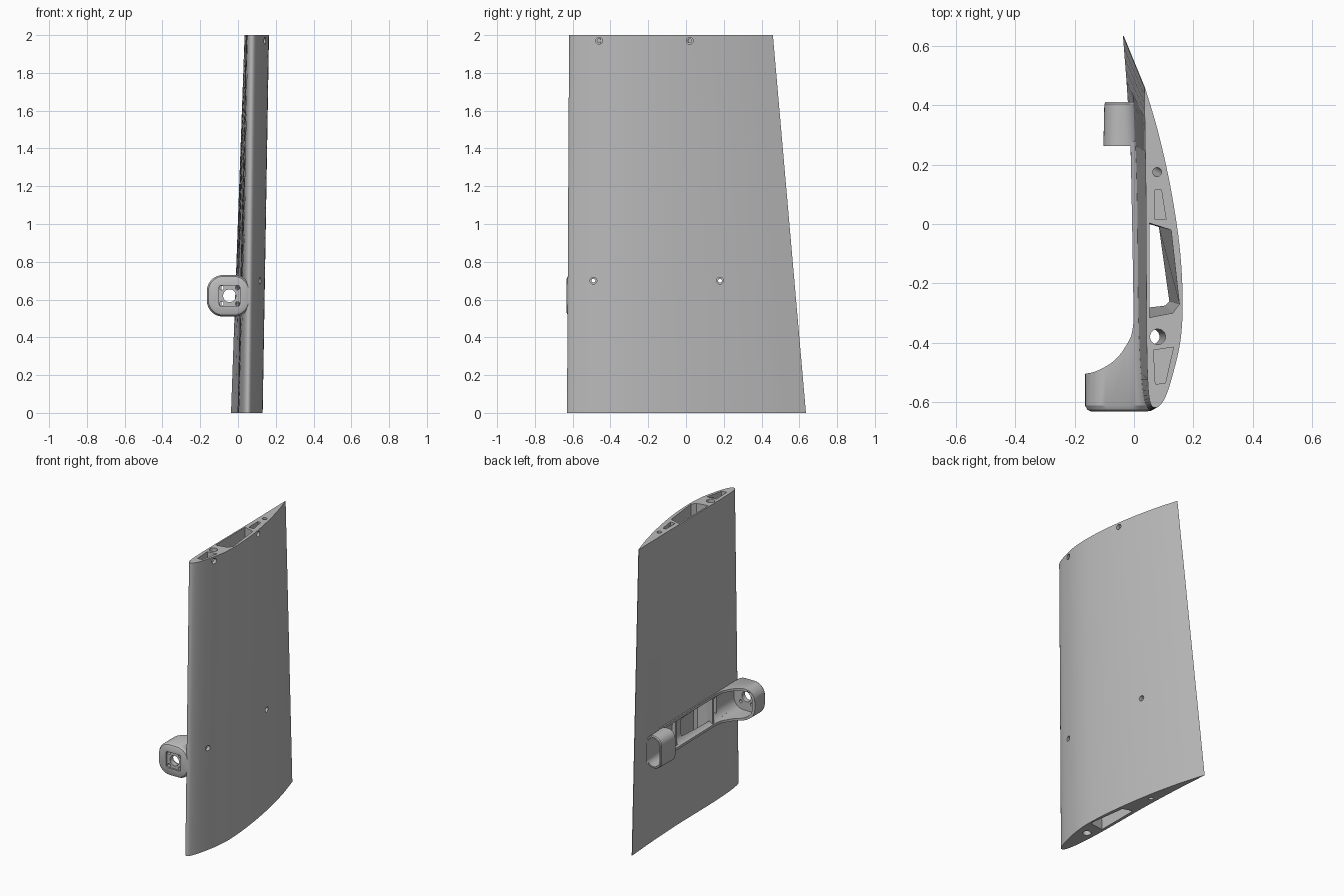
import bpy, bmesh, math
from mathutils import Vector

if "Cube" in bpy.data.objects:
    bpy.data.objects.remove(bpy.data.objects["Cube"])

mat = bpy.data.materials.new("light_grey")
mat.diffuse_color = (0.5, 0.5, 0.5, 1)
mat.use_nodes = True
mat.node_tree.nodes["Principled BSDF"].inputs["Base Color"].default_value = mat.diffuse_color


def loft(name, rings, helper=False):
    """Closed solid skinned through rings with equal point counts."""
    bm = bmesh.new()
    vs = [[bm.verts.new(p) for p in r] for r in rings]
    n = len(vs[0])
    for a, b in zip(vs, vs[1:]):
        for i in range(n):
            j = (i + 1) % n
            bm.faces.new((a[i], a[j], b[j], b[i]))
    bm.faces.new(vs[0][::-1])
    bm.faces.new(vs[-1])
    bmesh.ops.recalc_face_normals(bm, faces=bm.faces)
    me = bpy.data.meshes.new(name)
    bm.to_mesh(me)
    bm.free()
    me.materials.append(mat)
    ob = bpy.data.objects.new(name, me)
    bpy.context.collection.objects.link(ob)
    ob.hide_render = helper
    return ob


def spline(pts, steps=6):
    """Smooth open curve through 2D points."""
    p = [Vector(q) for q in pts]
    p = [2 * p[0] - p[1]] + p + [2 * p[-1] - p[-2]]
    out = []
    for i in range(1, len(p) - 2):
        a, b, c, d = p[i - 1:i + 3]
        for k in range(steps):
            t = k / steps
            out.append(0.5 * (2 * b + (c - a) * t + (2 * a - 5 * b + 4 * c - d) * t * t
                              + (3 * b - a - 3 * c + d) * t ** 3))
    return out + [p[-2]]


def flat(pts, z):
    return [(x, y, z) for x, y in pts]


def circle(cx, cy, r, n=24):
    return [(cx + r * math.cos(2 * math.pi * i / n), cy + r * math.sin(2 * math.pi * i / n))
            for i in range(n)]


def round_rect(y, x0, x1, z0, z1, r, n=8):
    """Rounded rectangle ring lying across the y axis."""
    out = []
    for k, (cx, cz) in enumerate([(x1 - r, z1 - r), (x0 + r, z1 - r), (x0 + r, z0 + r), (x1 - r, z0 + r)]):
        for i in range(n + 1):
            a = math.pi / 2 * (k + i / n)
            out.append((cx + r * math.cos(a), y, cz + r * math.sin(a)))
    return out


def hole_y(x, z, r, y0, y1):
    return loft("hole_cutter", [[(a, y, b) for a, b in circle(x, z, r)] for y in (y0, y1)], True)


def cut(ob, cutters):
    for c in cutters:
        m = ob.modifiers.new("cut", "BOOLEAN")
        m.operation, m.solver, m.object = "DIFFERENCE", "EXACT", c


# Wing skin: root and tip airfoil sections, trailing edge round to the trailing edge
root = spline([(-0.035, 0.635), (0.02, 0.45), (0.07, 0.23), (0.11, -0.02), (0.13, -0.25), (0.124, -0.39),
               (0.1, -0.52), (0.075, -0.60), (0.055, -0.63), (0.03, -0.605), (0.012, -0.5), (0.0, -0.3),
               (-0.006, 0.1), (-0.02, 0.4), (-0.037, 0.632)])
tip = spline([(0.037, 0.46), (0.08, 0.315), (0.122, 0.13), (0.153, -0.07), (0.164, -0.25), (0.157, -0.39),
              (0.13, -0.51), (0.105, -0.585), (0.078, -0.618), (0.054, -0.60), (0.045, -0.5), (0.042, -0.3),
              (0.04, 0.1), (0.037, 0.3), (0.035, 0.457)])
wing = loft("wing", [flat(root, 0), flat(tip, 2)])

# Lengthwise hollows through the wing
box_tip = [(0.052, 0.003), (0.125, -0.02), (0.153, -0.27), (0.13, -0.30), (0.052, -0.315)]
box_root = [(0.018, 0.01), (0.084, -0.01), (0.119, -0.26), (0.105, -0.275), (0.018, -0.285)]


def through(a, b):
    """Extend a root-to-tip loft a little past both ends."""
    lo = [Vector((*p, 0)).lerp(Vector((*q, 2)), -0.02) for p, q in zip(a, b)]
    hi = [Vector((*p, 0)).lerp(Vector((*q, 2)), 1.02) for p, q in zip(a, b)]
    return loft("channel_cutter", [lo, hi], True)


box = through(box_root, box_tip)
spar = through(circle(0.06, -0.38, 0.026), circle(0.08, -0.38, 0.026))
rear_spar = through(circle(0.032, 0.2, 0.015), circle(0.078, 0.175, 0.015))

# Blind pockets in the tip
pockets = [loft("pocket_cutter", [flat(p, 1.9), flat(p, 2.1)], True) for p in (
    [(0.07, 0.115), (0.092, 0.115), (0.108, 0.015), (0.07, 0.015)],
    [(0.066, -0.425), (0.133, -0.415), (0.106, -0.535), (0.072, -0.54)])]

# Countersunk screw holes in the curved side: y, z, surface x, inner end x
screws = []
for y, z, sx, ex in [(-0.46, 1.97, 0.145, 0.09), (0.02, 1.97, 0.141, 0.09),
                     (-0.49, 0.70, 0.118, -0.3), (0.18, 0.70, 0.092, -0.3)]:
    prof = [(ex, 0.01), (sx - 0.02, 0.01), (sx - 0.02, 0.018), (sx + 0.06, 0.018)]
    screws.append(loft("screw_cutter", [[(x, a, b) for a, b in circle(y, z, r)] for x, r in prof], True))

# Motor mount: rounded pod that sweeps back into a shallow fairing along the wing
Z0, Z1 = 0.51, 0.73
pod = loft("motor_mount", [
    round_rect(-0.632, -0.145, 0.045, Z0 + 0.02, Z1 - 0.02, 0.07),
    round_rect(-0.626, -0.157, 0.057, Z0 + 0.008, Z1 - 0.008, 0.078),
    round_rect(-0.612, -0.165, 0.065, Z0, Z1, 0.085),
    round_rect(-0.40, -0.165, 0.065, Z0, Z1, 0.085),
    round_rect(0.28, -0.165, 0.036, Z0, Z1, 0.06)])
sweep = spline([(-0.165, -0.505), (-0.125, -0.495), (-0.07, -0.463), (-0.03, -0.415), (-0.004, -0.35),
                (-0.003, -0.2), (-0.012, 0.3)])
sweep = [(-0.3, 0.3), (-0.3, -0.505)] + [tuple(p) for p in sweep]
sweep_cut = loft("sweep_cutter", [flat(sweep, 0.4), flat(sweep, 0.85)], True)
hollow = loft("hollow_cutter", [
    round_rect(-0.585, -0.148, 0.048, Z0 + 0.016, Z1 - 0.016, 0.07),
    round_rect(-0.40, -0.148, 0.048, Z0 + 0.016, Z1 - 0.016, 0.07),
    round_rect(0.262, -0.148, 0.024, Z0 + 0.016, Z1 - 0.016, 0.05)], True)

# Front plate: square recess, shaft hole and four bolt holes
cx, cz = -0.045, 0.62
plate = loft("plate_cutter", [round_rect(y, cx - 0.055, cx + 0.055, cz - 0.055, cz + 0.055, 0.012)
                              for y in (-0.7, -0.62)], True)
bolts = [hole_y(cx + sx * 0.042, cz + sz * 0.042, 0.011, -0.7, -0.55) for sx in (-1, 1) for sz in (-1, 1)]
shaft = hole_y(cx, cz, 0.034, -0.7, -0.55)

# Rear sleeve: open rounded tube behind the fairing
sleeve = loft("rear_sleeve", [
    round_rect(0.262, -0.103, 0.022, Z0, Z1, 0.055),
    round_rect(0.405, -0.1, 0.014, Z0, Z1, 0.055),
    round_rect(0.411, -0.095, 0.01, Z0 + 0.005, Z1 - 0.005, 0.05)])
bore = loft("bore_cutter", [
    round_rect(0.22, -0.088, 0.012, Z0 + 0.014, Z1 - 0.014, 0.045),
    round_rect(0.43, -0.086, 0.001, Z0 + 0.014, Z1 - 0.014, 0.042)], True)

cut(wing, [box, spar, rear_spar, hollow, bore, shaft] + bolts + pockets + screws)
cut(pod, [sweep_cut, hollow, box, spar, bore, plate, shaft] + bolts + screws[2:])
cut(sleeve, [bore])

# Cross ribs inside the fairing
ribs = [loft("fairing_rib", [[(x, y + d, z) for x, z in
                              ((0.004, Z0 + 0.01), (0.045, Z0 + 0.01), (0.045, Z1 - 0.01), (0.004, Z1 - 0.01))]
                             for d in (-0.008, 0.008)]) for y in (0.1, -0.3)]

# Apply the cuts, remove cutters, smooth the curved surfaces
bpy.context.view_layer.update()
dg = bpy.context.evaluated_depsgraph_get()
done = [(o, bpy.data.meshes.new_from_object(o.evaluated_get(dg))) for o in (wing, pod, sleeve)]
for o, me in done:
    o.modifiers.clear()
    o.data = me
for o in [o for o in bpy.data.objects if o.hide_render]:
    bpy.data.objects.remove(o)
bpy.ops.object.select_all(action="DESELECT")
for o in (wing, pod, sleeve):
    o.select_set(True)
bpy.context.view_layer.objects.active = wing
bpy.ops.object.shade_smooth_by_angle(angle=math.radians(30))
